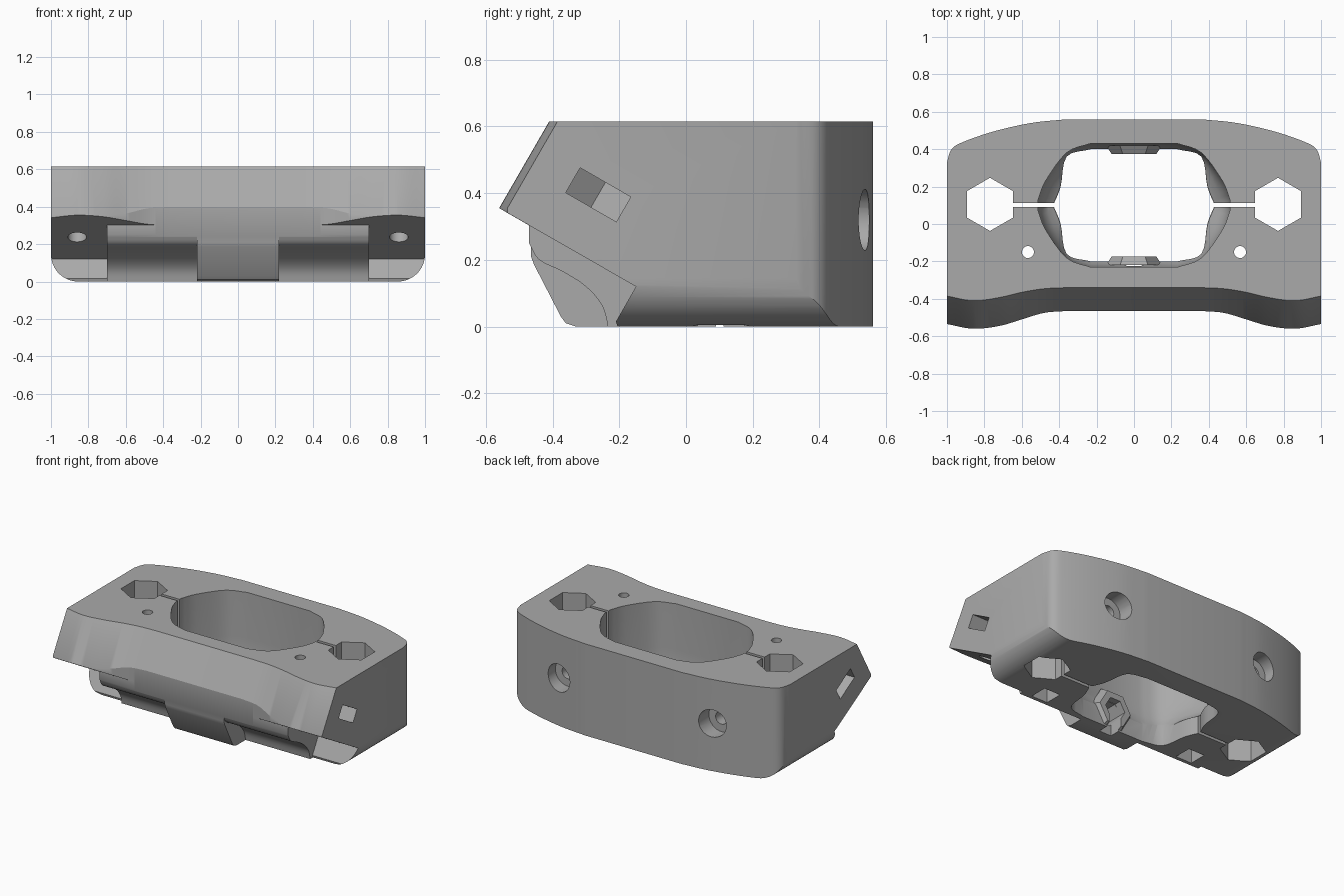
import bpy, bmesh, math
from mathutils import Vector

if "Cube" in bpy.data.objects:
    bpy.data.objects.remove(bpy.data.objects["Cube"])

grey = bpy.data.materials.new("plain grey")
grey.use_nodes = True
grey.diffuse_color = (0.4, 0.4, 0.4, 1)
grey.node_tree.nodes["Principled BSDF"].inputs["Base Color"].default_value = (0.4, 0.4, 0.4, 1)


def loft(name, start, end):
    """Solid between two matching loops of points."""
    bm = bmesh.new()
    a = [bm.verts.new(p) for p in start]
    b = [bm.verts.new(p) for p in end]
    bm.faces.new(a)
    bm.faces.new(b)
    for i in range(len(a)):
        j = (i + 1) % len(a)
        bm.faces.new((a[i], a[j], b[j], b[i]))
    bmesh.ops.recalc_face_normals(bm, faces=bm.faces)
    mesh = bpy.data.meshes.new(name)
    bm.to_mesh(mesh)
    bm.free()
    mesh.materials.append(grey)
    ob = bpy.data.objects.new(name, mesh)
    bpy.context.collection.objects.link(ob)
    return ob


def prism(name, start, offset):
    return loft(name, start, [Vector(p) + Vector(offset) for p in start])


def column(name, plan, z0, z1):
    return prism(name, [(x, y, z0) for x, y in plan], (0, 0, z1 - z0))


def side_prism(name, profile, x0, x1):
    return prism(name, [(x0, y, z) for y, z in profile], (x1 - x0, 0, 0))


def ring(centre, axis, radius, n=32, turn=0.0):
    axis = Vector(axis).normalized()
    u = Vector((1, 0, 0)) if abs(axis.x) < 0.9 else Vector((0, 1, 0))
    v = axis.cross(u)
    return [Vector(centre) + radius * (math.cos(t) * u + math.sin(t) * v)
            for t in (turn + math.tau * i / n for i in range(n))]


def rod(name, centre, axis, radius, length, n=32, turn=0.0):
    return prism(name, ring(centre, axis, radius, n, turn), Vector(axis).normalized() * length)


def smooth(points, steps=6):
    """Smooth open curve through the points."""
    pts = [Vector(p) for p in points]
    pts = [2 * pts[0] - pts[1]] + pts + [2 * pts[-1] - pts[-2]]
    out = []
    for a, b, c, d in zip(pts, pts[1:], pts[2:], pts[3:]):
        for s in range(steps):
            t = s / steps
            out.append(0.5 * (2 * b + (c - a) * t + (2 * a - 5 * b + 4 * c - d) * t * t
                              + (3 * b - a - 3 * c + d) * t ** 3))
    return out + [pts[-2]]


def mirrored(half):
    """Close a right half by reflecting it across x = 0."""
    return [tuple(p) for p in half] + [(-p[0], p[1]) for p in reversed(half)]


def combine(ob, other, how):
    mod = ob.modifiers.new(how, "BOOLEAN")
    mod.object, mod.operation, mod.solver = other, how, "EXACT"
    bpy.context.view_layer.objects.active = ob
    bpy.ops.object.modifier_apply(modifier=mod.name)
    bpy.data.objects.remove(other)


TOP = 0.615
slope = Vector((0, -0.5, -0.866))
normal = Vector((0, 0.5, 0.866))

# Body: plan outline with curved back and bowed front
front_low = smooth([(0.36, -0.465), (0.48, -0.475), (0.6, -0.51), (0.72, -0.545), (0.86, -0.56), (1, -0.535)])
back = smooth([(1, 0.33), (0.975, 0.4), (0.91, 0.44), (0.75, 0.495), (0.55, 0.54), (0.36, 0.56)])
body = column("body", mirrored(front_low + back), 0, TOP)

# Sloping front, swept along the tilt
front_top = smooth([(0.36, -0.34), (0.48, -0.346), (0.6, -0.365), (0.72, -0.393), (0.86, -0.41), (1, -0.385)])
sweep = mirrored(front_top + [Vector((1.2, -0.385)), Vector((1.2, 1.5))])
lift = -slope * 0.2
combine(body, prism("front_sweep", [Vector((x, y, TOP)) + lift for x, y in sweep], slope * 1.1), "INTERSECT")

# Rounded lower side edges
r = 0.145
arc = [(1 - r + r * math.sin(t), r - r * math.cos(t)) for t in (math.pi / 2 * i / 12 for i in range(13))]
rounded = mirrored(arc + [(1, 0.9)])
combine(body, prism("edge_rounding", [(x, -1, z) for x, z in rounded], (0, 2, 0)), "INTERSECT")

# Underside steps: centre nose, two hollows, two outer corners
outside = [(-0.9, -0.1), (-0.9, 0.55)]
nose = outside + [(-0.47, 0.303), (-0.47, 0.225), (-0.455, 0.185), (-0.375, 0.03), (-0.36, 0.01),
                  (-0.33, 0), (-0.32, -0.1)]
hollow = outside + [(-0.47, 0.303)] + [tuple(p) for p in smooth(
    [(-0.47, 0.25), (-0.44, 0.2), (-0.37, 0.165), (-0.3, 0.12), (-0.25, 0.06), (-0.23, -0.02)], 4)] + [(-0.23, -0.1)]
corner = outside + [(-0.15, 0.12), (-0.21, 0.015), (-0.205, 0), (-0.2, -0.1)]
combine(body, side_prism("nose_cut", nose, -0.23, 0.23), "DIFFERENCE")
for s in (-1, 1):
    combine(body, side_prism("hollow_cut", hollow, s * 0.22, s * 0.705), "DIFFERENCE")
    combine(body, side_prism("corner_cut", corner, s * 0.7, s * 1.2), "DIFFERENCE")


# Central opening, narrowing through a curved ledge
def opening(w, d, c):
    half = [(0, -d)] + smooth([(0.23, -d), (0.36, c - d), (w - 0.04, 0.2 - d), (w, 0.3 - d)], 4)
    half += [Vector((p[0], -p[1])) for p in reversed(half[1:])] + [Vector((0, d))]
    return [(p[0], p[1] + 0.1) for p in half] + [(-p[0], p[1] + 0.1) for p in reversed(half[1:-1])]


combine(body, column("opening_lower", opening(0.432, 0.3, 0.04), -0.1, 0.3), "DIFFERENCE")
levels = [(0.12, 0), (0.15, 0.45), (0.19, 0.75), (0.25, 0.95), (0.31, 1)]
for (z0, k0), (z1, k1) in zip(levels, levels[1:]):
    low = [(x, y, z0) for x, y in opening(0.434 + 0.078 * k0, 0.301 + 0.03 * k0, 0.05)]
    high = [(x, y, z1) for x, y in opening(0.434 + 0.078 * k1, 0.301 + 0.03 * k1, 0.05)]
    combine(body, loft("opening_ledge", low, high), "DIFFERENCE")
combine(body, column("opening_upper", opening(0.512, 0.331, 0.05), 0.31, 0.8), "DIFFERENCE")

# Hexagonal collars on the inner front and back walls
for wall, d in ((-0.22, 1), (0.42, -1)):
    wide = ring((0, wall, 0.13), (0, d, 0), 0.15, 6)
    slim = ring((0, wall + 0.045 * d, 0.13), (0, d, 0), 0.12, 6)
    combine(body, loft("collar", wide, slim), "UNION")
combine(body, rod("collar_hole", (0, -0.32, 0.13), (0, 1, 0), 0.075, 0.2, 6), "DIFFERENCE")
combine(body, side_prism("collar_slot", [(-0.27, -0.1), (-0.27, 0.13), (-0.1, 0.13), (-0.1, -0.1)],
                         -0.045, 0.045), "DIFFERENCE")

for s in (-1, 1):
    # Clamp sockets with their slits
    combine(body, rod("socket", (s * 0.77, 0.105, -0.1), (0, 0, 1), 0.142, 1, 6, math.pi / 6), "DIFFERENCE")
    slit = [(s * 0.38, 0.09), (s * 0.7, 0.09), (s * 0.7, 0.113), (s * 0.38, 0.113)]
    combine(body, column("slit", slit, -0.1, 0.9), "DIFFERENCE")
    # Vertical screw holes with square pockets below
    combine(body, rod("screw_hole", (s * 0.567, -0.15, -0.1), (0, 0, 1), 0.032, 1), "DIFFERENCE")
    combine(body, rod("square_pocket", (s * 0.567, -0.15, -0.1), (0, 0, 1), 0.085, 0.22, 4, math.pi / 4), "DIFFERENCE")
    # Counterbored holes in the back
    combine(body, rod("counterbore", (s * 0.57, 0.44, 0.32), (0, 1, 0), 0.092, 0.3), "DIFFERENCE")
    combine(body, rod("clamp_hole", (s * 0.57, 0.0, 0.32), (0, 1, 0), 0.042, 0.5), "DIFFERENCE")
    # Tilted side nut slots and the holes leading to them
    hub = Vector((s * 0.86, -0.263, 0.395))
    along = Vector((0, 0.866, -0.5)) * 0.0875
    nut = [Vector((s * 0.3, 0, 0)) + along, Vector((s * 0.3, 0, 0)) - along,
           Vector((s * -0.05, 0, 0)) - along, Vector((s * -0.1, 0, 0)), Vector((s * -0.05, 0, 0)) + along]
    combine(body, prism("nut_slot", [hub + p - normal * 0.043 for p in nut], normal * 0.086), "DIFFERENCE")
    combine(body, rod("tip_hole", hub - normal * 0.4, normal, 0.05, 0.48), "DIFFERENCE")

bpy.ops.object.select_all(action="DESELECT")
body.select_set(True)
bpy.context.view_layer.objects.active = body
bpy.ops.object.shade_smooth_by_angle(angle=math.radians(30))
